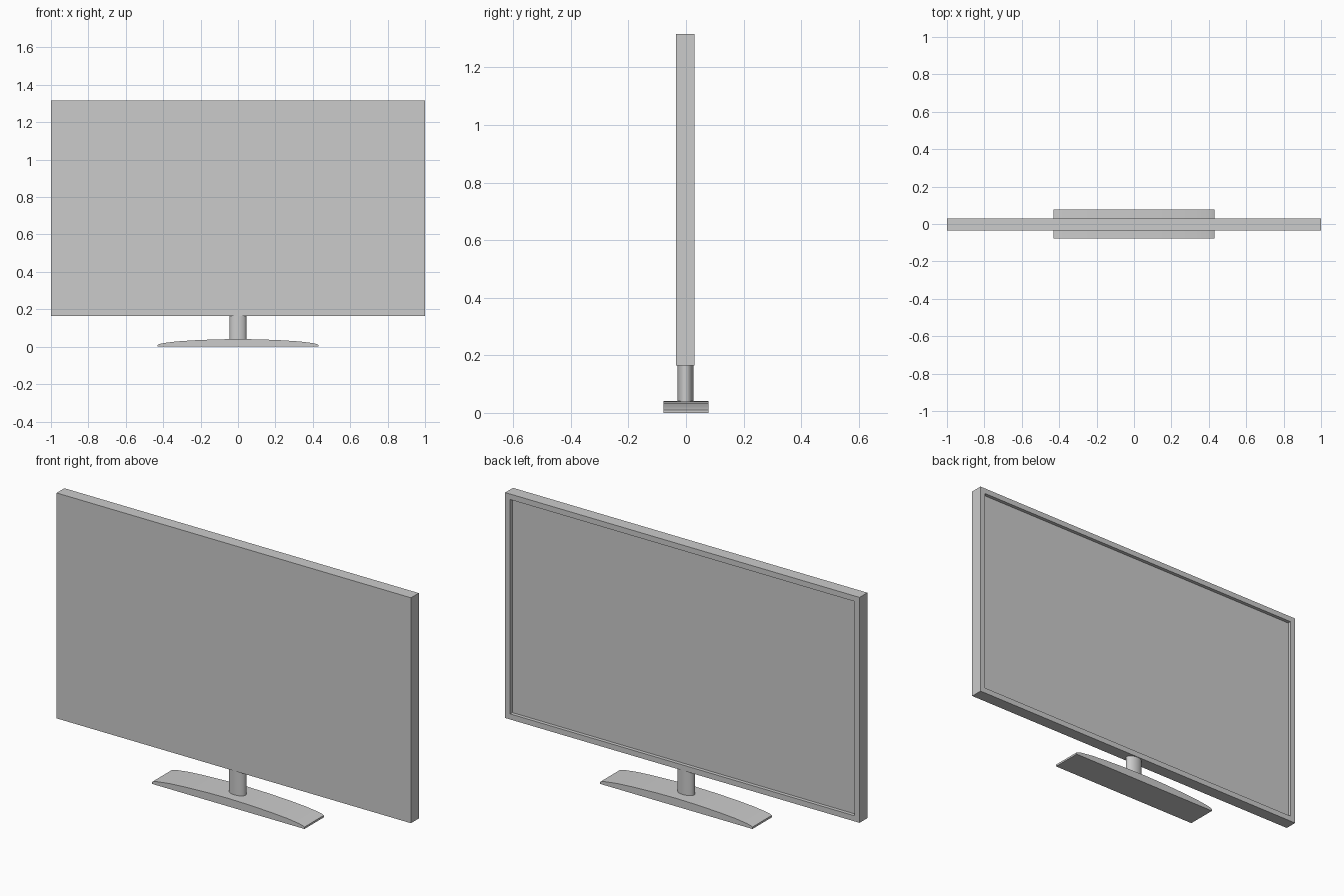
import bpy, bmesh, math

if "Cube" in bpy.data.objects:
    bpy.data.objects.remove(bpy.data.objects["Cube"])


def finish(bm, name):
    bmesh.ops.recalc_face_normals(bm, faces=bm.faces[:])
    me = bpy.data.meshes.new(name)
    bm.to_mesh(me)
    bm.free()
    ob = bpy.data.objects.new(name, me)
    bpy.context.collection.objects.link(ob)
    return ob


# screen panel: slab with a framed recess on its +y side
bm = bmesh.new()
bmesh.ops.create_cube(bm, size=1)
for v in bm.verts:
    v.co.x *= 2
    v.co.y = -0.034 if v.co.y < 0 else 0.029
    v.co.z = 0.165 if v.co.z < 0 else 1.315
bm.normal_update()
back = max(bm.faces, key=lambda f: f.calc_center_median().y)
bmesh.ops.inset_region(bm, faces=[back], thickness=0.04)
inner = bmesh.ops.extrude_discrete_faces(bm, faces=[back])["faces"][0]
for v in inner.verts:
    v.co.y -= 0.018
finish(bm, "screen_panel")

# stand foot: shallow arched profile extruded front to back
half = [(0.43, 0.0), (0.43, 0.01), (0.418, 0.015), (0.395, 0.02),
        (0.33, 0.028), (0.24, 0.034), (0.12, 0.039)]
profile = half + [(0, 0.041)] + [(-x, z) for x, z in reversed(half)]
bm = bmesh.new()
face = bm.faces.new([bm.verts.new((x, -0.078, z)) for x, z in profile])
ext = bmesh.ops.extrude_face_region(bm, geom=[face])["geom"]
for v in ext:
    if isinstance(v, bmesh.types.BMVert):
        v.co.y = 0.078
foot = finish(bm, "stand_foot")

# neck: oval column joining foot and panel
bm = bmesh.new()
bmesh.ops.create_cone(bm, cap_ends=True, segments=24, radius1=1, radius2=1, depth=1)
for v in bm.verts:
    v.co.x *= 0.045
    v.co.y = v.co.y * 0.028 - 0.002
    v.co.z = 0.03 if v.co.z < 0 else 0.17
neck = finish(bm, "stand_neck")

# smooth the curved parts only
for ob in (foot, neck):
    bpy.ops.object.select_all(action='DESELECT')
    ob.select_set(True)
    bpy.context.view_layer.objects.active = ob
    bpy.ops.object.shade_smooth_by_angle(angle=math.radians(30))
